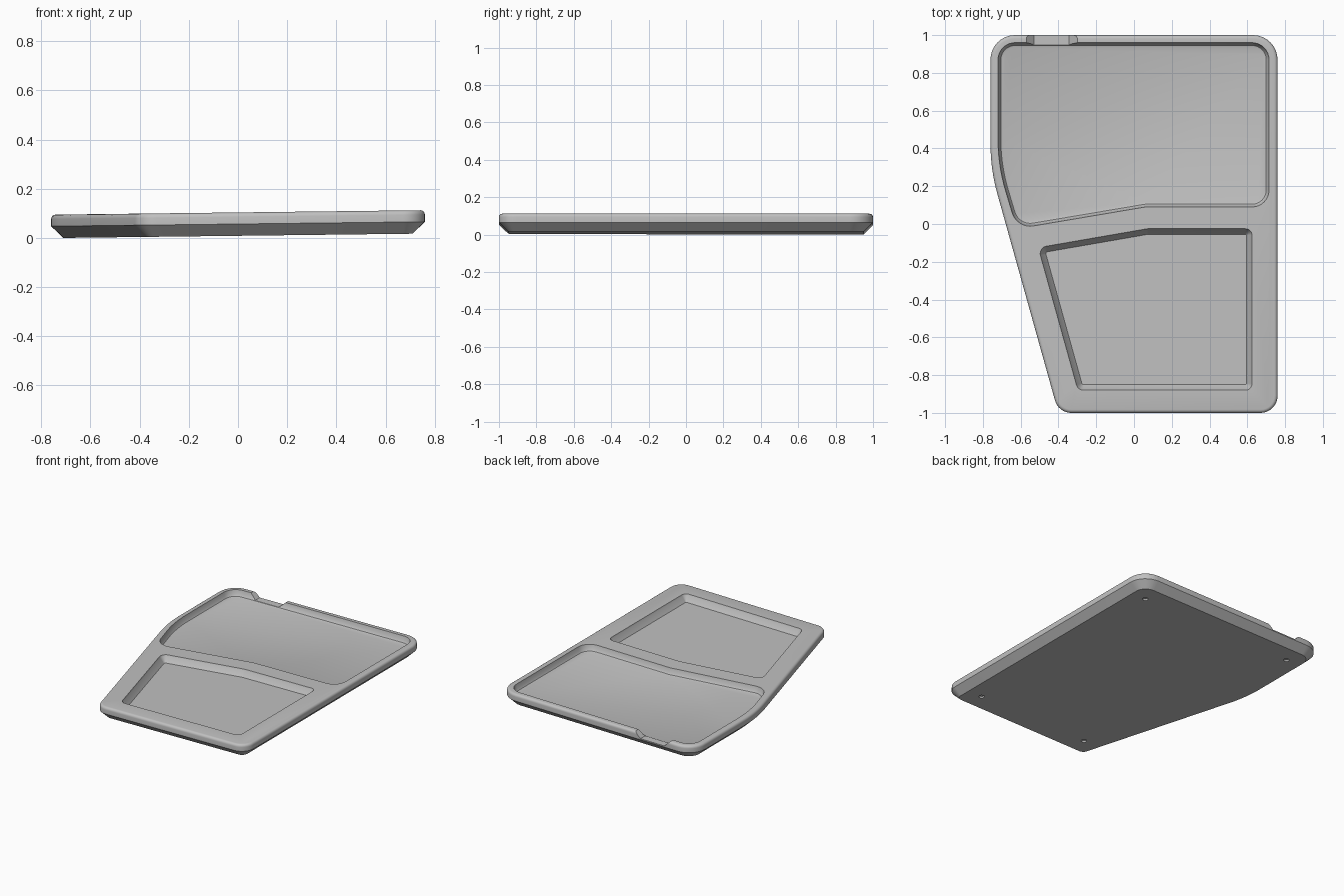
import bpy, bmesh, math
from mathutils import Vector

cube = bpy.data.objects.get("Cube")
if cube:
    bpy.data.objects.remove(cube, do_unlink=True)

TOP = 0.095      # slab thickness
FLOOR = 0.05     # pocket floor height
TILT = 0.012     # slight rise towards +x

grey = bpy.data.materials.new("plain_grey")
grey.use_nodes = True
colour = (0.53, 0.53, 0.53, 1)
grey.diffuse_color = colour
grey.node_tree.nodes["Principled BSDF"].inputs["Base Color"].default_value = colour


def outline(corners, inset, segs=8):
    """Inset a counter-clockwise polygon of (x, y, radius) and round its corners."""
    pts = [Vector(c[:2]) for c in corners]
    n = len(pts)
    result = []
    for i, (p, c) in enumerate(zip(pts, corners)):
        d0 = (p - pts[i - 1]).normalized()
        d1 = (pts[(i + 1) % n] - p).normalized()
        n0, n1 = Vector((-d0.y, d0.x)), Vector((-d1.y, d1.x))
        miter = (n0 + n1) / (1 + n0.dot(n1))
        convex = d0.x * d1.y - d0.y * d1.x > 0
        side = 1 if convex else -1
        r = max(c[2] - side * inset, 0.004)
        centre = p + miter * (inset + side * r)
        for k in range(segs + 1):
            t = k / segs
            ang = math.acos(max(-1, min(1, n0.dot(n1))))
            v = (n0 * math.sin((1 - t) * ang) + n1 * math.sin(t * ang)) / math.sin(ang)
            result.append(centre - v * r * side)
    return result


def make_object(name, bm):
    bmesh.ops.recalc_face_normals(bm, faces=bm.faces)
    mesh = bpy.data.meshes.new(name)
    bm.to_mesh(mesh)
    bm.free()
    mesh.materials.append(grey)
    obj = bpy.data.objects.new(name, mesh)
    bpy.context.collection.objects.link(obj)
    return obj


def loft(name, loops):
    """Close a stack of equal-length point loops into a solid."""
    bm = bmesh.new()
    rings = [[bm.verts.new(p) for p in loop] for loop in loops]
    for a, b in zip(rings, rings[1:]):
        for i in range(len(a)):
            j = (i + 1) % len(a)
            bm.faces.new((a[i], a[j], b[j], b[i]))
    bm.faces.new(rings[0][::-1])
    bm.faces.new(rings[-1])
    return make_object(name, bm)


def slab(name, corners, profile):
    return loft(name, [[(p.x, p.y, z) for p in outline(corners, inset)]
                       for inset, z in profile])


# Tray body: bevelled underside, straight side, rounded top edge
tray_plan = [(-0.40, -1, 0.09), (0.76, -1, 0.09), (0.76, 1, 0.13),
             (-0.76, 1, 0.13), (-0.76, 0.29, 1.0)]
R = 0.018
rounded_top = [(R - R * math.cos(a), TOP - R + R * math.sin(a))
               for a in (math.pi / 2 * k / 4 for k in range(5))]
tray = slab("tray_body", tray_plan, [(0.05, 0), (0, 0.048)] + rounded_top)

# Large back pocket and small front pocket
back_plan = [(-0.62, -0.025, 0.1), (0.06, 0.09, 0.08), (0.715, 0.09, 0.09),
             (0.715, 0.96, 0.09), (-0.72, 0.96, 0.09), (-0.72, 0.31, 0.95)]
front_plan = [(-0.297, -0.88, 0.04), (0.625, -0.88, 0.035), (0.625, -0.025, 0.035),
              (0.07, -0.025, 0.08), (-0.507, -0.125, 0.04)]
cutters = [
    slab("back_pocket_cutter", back_plan,
         [(0.027, FLOOR), (0.015, 0.054), (0.007, 0.065), (0, TOP), (0, 0.13)]),
    slab("front_pocket_cutter", front_plan,
         [(0.03, FLOOR), (0.004, 0.084), (0, TOP), (0, 0.13)]),
]

# Notch through the back rim, with sloping ends
notch = [(-0.53, 0.056), (-0.345, 0.056), (-0.30, TOP), (-0.30, 0.13),
         (-0.57, 0.13), (-0.57, TOP)]
cutters.append(loft("notch_cutter", [[(x, y, z) for x, z in notch] for y in (0.94, 1.05)]))

# Shallow round holes under the corners
for x, y in ((0.6, 0.83), (-0.6, 0.83), (0.6, -0.83), (-0.27, -0.83)):
    ring = [(x + 0.018 * math.cos(a), y + 0.018 * math.sin(a))
            for a in (math.tau * k / 20 for k in range(20))]
    cutters.append(loft("hole_cutter", [[(px, py, z) for px, py in ring]
                                        for z in (-0.02, 0.012)]))

# Cut the tray, then drop the cutters
bpy.context.view_layer.objects.active = tray
for cutter in cutters:
    mod = tray.modifiers.new("cut", 'BOOLEAN')
    mod.operation = 'DIFFERENCE'
    mod.solver = 'EXACT'
    mod.object = cutter
    bpy.ops.object.modifier_apply(modifier=mod.name)
    bpy.data.objects.remove(cutter, do_unlink=True)

# Gentle sideways tilt
for v in tray.data.vertices:
    v.co.z += TILT * (v.co.x + 0.71)

bpy.ops.object.select_all(action='DESELECT')
tray.select_set(True)
bpy.ops.object.shade_smooth_by_angle(angle=math.radians(30))
